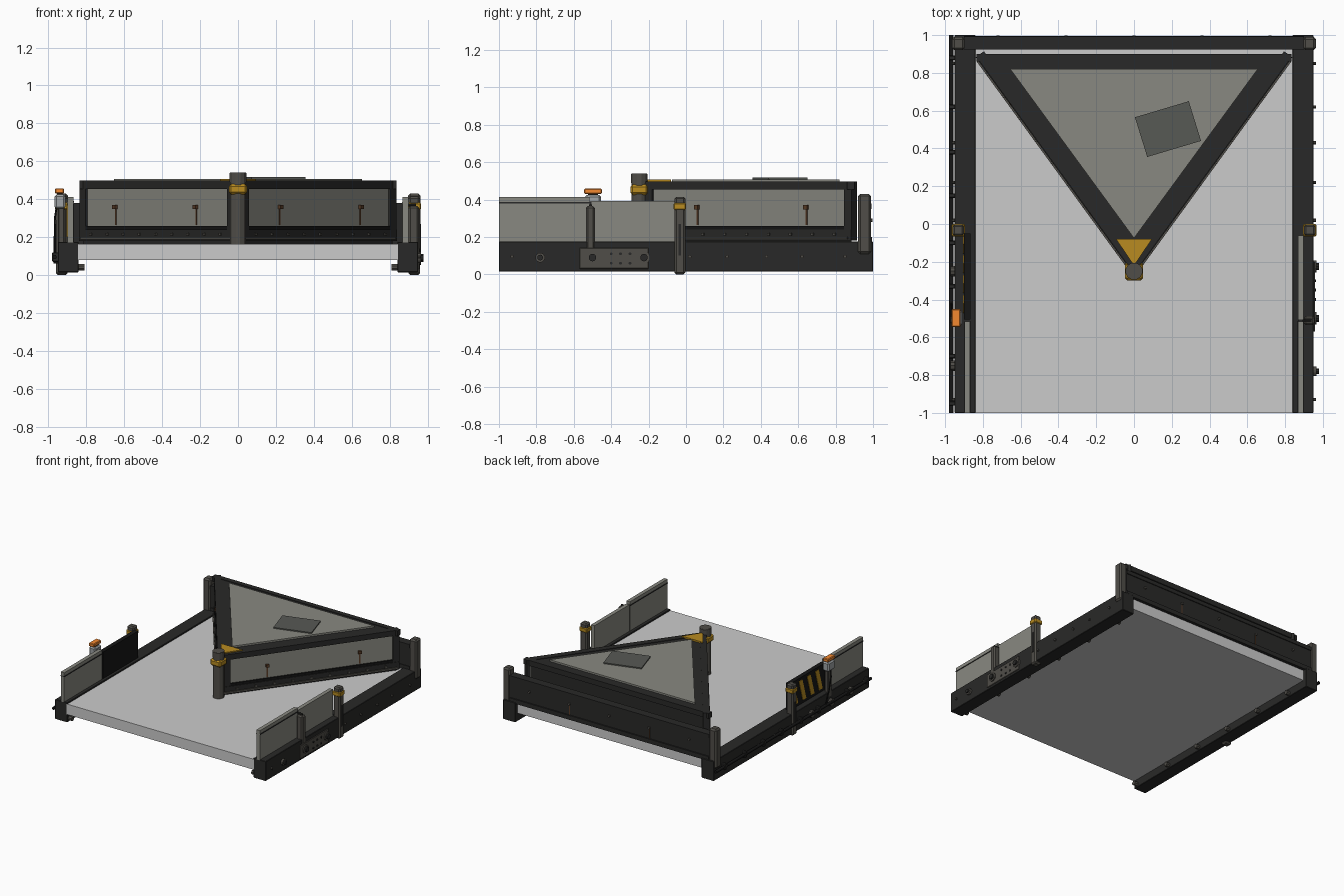
import bpy, bmesh
from math import pi, cos, sin
from mathutils import Vector

if "Cube" in bpy.data.objects:
    bpy.data.objects.remove(bpy.data.objects["Cube"])


def mat(name, r, g, b):
    m = bpy.data.materials.new(name)
    m.diffuse_color = (r, g, b, 1)
    m.use_nodes = True
    m.node_tree.nodes["Principled BSDF"].inputs["Base Color"].default_value = m.diffuse_color
    return m


DARK = mat("dark_steel", .022, .022, .021)
BLACK = mat("black", .008, .008, .008)
PANEL = mat("panel_grey", .25, .25, .22)
HATCH = mat("hatch_grey", .095, .1, .09)
POST = mat("post_brown_grey", .08, .075, .065)
PALE = mat("pale_grey", .35, .37, .38)
YELLOW = mat("yellow", .48, .26, .015)
ORANGE = mat("orange", .9, .25, .03)
RUST = mat("rust", .1, .045, .02)


def finish(name, bm, m, bevel=0):
    bmesh.ops.recalc_face_normals(bm, faces=bm.faces)
    me = bpy.data.meshes.new(name)
    bm.to_mesh(me)
    bm.free()
    ob = bpy.data.objects.new(name, me)
    bpy.context.collection.objects.link(ob)
    if m:
        me.materials.append(m)
    if bevel:
        mod = ob.modifiers.new("bevel", 'BEVEL')
        mod.width, mod.segments = bevel, 1
    return ob


def prism(name, pts, a, b, m=None, axis='z', bevel=0):
    """Extrude a 2D outline from a to b along an axis (x: points are y,z)."""
    bm = bmesh.new()
    put = (lambda p, h: (p[0], p[1], h)) if axis == 'z' else (lambda p, h: (h, p[0], p[1]))
    if axis == 'y':
        put = lambda p, h: (p[0], h, p[1])
    lo = [bm.verts.new(put(p, a)) for p in pts]
    hi = [bm.verts.new(put(p, b)) for p in pts]
    bm.faces.new(lo)
    bm.faces.new(hi)
    n = len(pts)
    for i in range(n):
        j = (i + 1) % n
        bm.faces.new((lo[i], lo[j], hi[j], hi[i]))
    return finish(name, bm, m, bevel)


def box(name, x0, x1, y0, y1, z0, z1, m=None, bevel=0):
    return prism(name, [(x0, y0), (x1, y0), (x1, y1), (x0, y1)], z0, z1, m, 'z', bevel)


def sbox(name, s, x0, x1, *rest):
    """Box mirrored to side s."""
    return box(name, min(s * x0, s * x1), max(s * x0, s * x1), *rest)


def disc(name, u, v, r, a, b, m, axis='z', n=10):
    pts = [(u + r * cos(2 * pi * (i + .5) / n), v + r * sin(2 * pi * (i + .5) / n)) for i in range(n)]
    return prism(name, pts, a, b, m, axis)


def tube(name, pts, r, m):
    cu = bpy.data.curves.new(name, 'CURVE')
    cu.dimensions, cu.bevel_depth, cu.bevel_resolution = '3D', r, 1
    cu.use_fill_caps = True
    sp = cu.splines.new('POLY')
    sp.points.add(len(pts) - 1)
    for p, q in zip(sp.points, pts):
        p.co = (*q, 1)
    ob = bpy.data.objects.new(name, cu)
    bpy.context.collection.objects.link(ob)
    cu.materials.append(m)


# deck and surrounding frame
box("deck_floor", -.845, .845, -1, .97, .08, .165)
box("rear_wall", -.9, .9, .93, .985, .165, .375, DARK)
box("rear_wall_cap", -.9, .9, .925, .992, .35, .38, DARK)
box("rear_wall_foot", -.9, .9, .925, .995, .165, .2, DARK)
for x in (-.72, -.36, 0, .36, .72):
    disc("rear_bolt", x, .29, .01, .98, .998, POST, 'y', 8)
for x in (-.36, .36):
    box("rear_rust_streak", x - .004, x + .004, .985, .987, .2, .285, RUST)

for s in (-1, 1):
    sbox("side_rail", s, .84, .95, -1, 1, .015, .175, DARK, .003)
    sbox("corner_post", s, .897, .963, .92, .99, .11, .43, POST, .012)
    # middle post with yellow collar
    sbox("middle_post", s, .9, .96, -.062, -.004, 0, .415, POST, .01)
    sbox("middle_post_collar", s, .895, .965, -.067, .001, .345, .382, YELLOW, .006)
    sbox("middle_post_slot", s, .958, .964, -.04, -.026, .1, .27, DARK)
    # bolts outside and inside the rail
    for y in (-.93, .02, .22, .43, .62, .85):
        disc("rail_bolt", y, .095, .009, s * .945, s * .963, POST, 'x', 8)
    for y in (-.97, -.6, -.25, .1, .45, .8):
        disc("rail_inner_bolt", y, .042, .018, s * .81, s * .85, POST, 'x', 8)
    # front barrier panel
    sbox("barrier_panel_front", s, .867, .898, -1, -.515, .17, .413, PANEL)
    sbox("barrier_panel_trim", s, .864, .901, -1, -.515, .378, .386, DARK)

# right barrier, mid strut and control plate
box("barrier_panel_rear", .867, .898, -.505, -.06, .17, .392, PANEL)
box("barrier_seam", .87, .896, -.515, -.505, .17, .39, DARK)
box("strut", .9, .955, -.535, -.487, .13, .365, POST, .01)
disc("strut_pin", -.51, .37, .008, .88, .94, DARK, 'x', 8)
box("control_plate", .95, .958, -.57, -.2, .03, .142, POST, .003)
for y, r in ((-.78, .026), (-.5, .034), (-.225, .034)):
    disc("knob_base", y, .09, r, .945, .966, POST, 'x', 12)
    disc("knob", y, .09, r * .6, .96, .979, DARK, 'x', 10)
for y in (-.4, -.35, -.3):
    for z in (.06, .11):
        disc("plate_bolt", y, z, .008, .955, .964, DARK, 'x', 8)

# left barrier with hazard stripes
box("hazard_panel", -.9, -.865, -.505, -.05, .17, .392, BLACK)
for i in range(4):
    y = -.47 + i * .105
    prism("hazard_stripe", [(y, .2), (y + .045, .2), (y + .095, .37), (y + .05, .37)], -.904, -.898, YELLOW, 'x')

# left beacon on its stand
box("beacon_stand", -.95, -.915, -.52, -.475, .13, .36, POST, .006)
box("beacon_box", -.967, -.91, -.54, -.455, .35, .425, PALE, .01)
box("beacon_neck", -.955, -.925, -.525, -.47, .42, .435, DARK)
box("beacon_lamp", -.965, -.918, -.545, -.45, .43, .458, ORANGE, .005)
tube("beacon_cable", [(-.955, -.5, .37), (-.966, -.49, .3), (-.967, -.46, .2), (-.967, -.42, .1)], .005, BLACK)

# left conduit with clamps
tube("conduit", [(-.967, -1, .095), (-.967, 1, .095)], .012, BLACK)
for y in (-.95, -.7, -.33, -.1, .15, .38, .62, .88):
    box("conduit_clamp", -.98, -.945, y - .012, y + .012, .07, .12, DARK, .004)
for y in (-.75, -.5, -.25):
    disc("left_knob", y, .09, .03, -.972, -.945, POST, 'x', 10)

# triangular housing: core, roof panel, hatch, tip plate
prism("housing_core", [(-.815, .885), (.815, .885), (0, -.225)], .165, .494, DARK)
box("housing_rear_rail", -.835, .835, .86, .9, .455, .498, DARK)
prism("roof_panel", [(-.655, .82), (.655, .82), (0, -.075)], .49, .508, PANEL)
prism("roof_hatch", [(.005, .565), (.07, .355), (.355, .44), (.29, .65)], .5, .517, HATCH)
prism("roof_tip_plate", [(-.095, -.08), (.095, -.08), (0, -.22)], .49, .507, YELLOW)

# sloped housing walls, mirrored
for s in (-1, 1):
    a = Vector((0, -.262))
    d = Vector((.835, .885)) - a
    L = d.length
    d.normalize()
    n = Vector((d.y, -d.x))

    def wall(name, t0, t1, o0, o1, z0, z1, m):
        q = [a + d * t + n * o for t, o in ((t0, o0), (t1, o0), (t1, o1), (t0, o1))]
        return prism(name, [(s * p.x, p.y) for p in q], z0, z1, m)

    wall("wall_top_rail", .04, L, -.05, 0, .455, .498, DARK)
    wall("wall_bottom_rail", .04, L, -.05, .004, .18, .24, DARK)
    wall("wall_bottom_lip", .04, L - .02, -.03, .013, .188, .2, POST)
    wall("wall_panel", .06, L - .03, -.05, -.014, .24, .456, PANEL)
    wall("wall_panel_sill", .06, L - .03, -.03, -.002, .24, .258, BLACK)
    wall("wall_inner_post", .04, .1, -.05, 0, .18, .498, DARK)
    wall("wall_outer_post", L - .05, L, -.05, 0, .18, .498, DARK)
    # hooks with rust streaks
    for x in (.23, .655):
        t = x / d.x
        wall("hook", t - .012, t + .012, -.016, .002, .348, .37, RUST)
        wall("hook_streak", t - .005, t + .005, -.016, -.01, .265, .35, RUST)
    for i in range(9):
        t = .15 + i * .145
        wall("wall_rivet", t - .008, t + .008, 0, .012, .208, .222, POST)

# nose column
disc("nose_column", 0, -.25, .043, .165, .54, POST, 'z', 12)
disc("nose_column_cap", 0, -.25, .046, .49, .538, POST, 'z', 12)
box("nose_collar", -.048, .048, -.298, -.202, .425, .48, YELLOW, .012)
